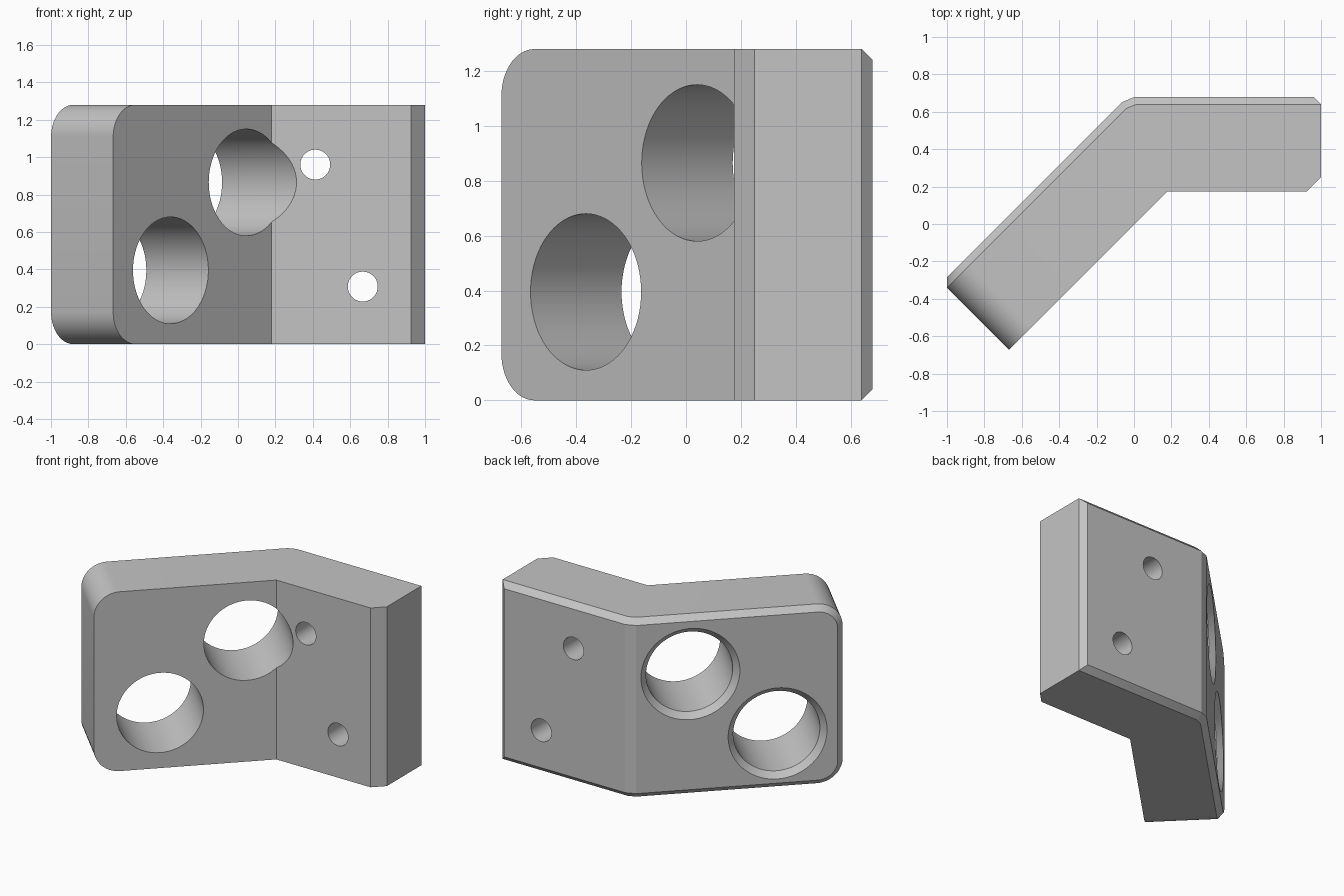
import bpy, bmesh, math
from mathutils import Vector

if "Cube" in bpy.data.objects:
    bpy.data.objects.remove(bpy.data.objects["Cube"], do_unlink=True)

HEIGHT = 1.28
CHAMFER = 0.04
SLANT = Vector((-1, 1, 0)).normalized()   # normal of the angled wing
BACK = Vector((0, 1, 0))                  # normal of the straight wing

grey = bpy.data.materials.new("plain_grey")
grey.use_nodes = True
grey.diffuse_color = (0.55, 0.55, 0.55, 1)
grey.node_tree.nodes["Principled BSDF"].inputs["Base Color"].default_value = (0.55, 0.55, 0.55, 1)


def make_object(name, bm):
    bmesh.ops.recalc_face_normals(bm, faces=bm.faces)
    mesh = bpy.data.meshes.new(name)
    bm.to_mesh(mesh)
    bm.free()
    mesh.materials.append(grey)
    obj = bpy.data.objects.new(name, mesh)
    bpy.context.collection.objects.link(obj)
    return obj


def bevel(bm, edges, size, segments):
    bmesh.ops.bevel(bm, geom=edges, offset=size, offset_type='OFFSET', segments=segments,
                    profile=0.5, affect='EDGES', clamp_overlap=False)
    bm.normal_update()


def make_bracket():
    # Bent plan outline, extruded upwards
    outline = [(0.18, 0.175), (0.925, 0.175), (1, 0.25), (1, 0.68), (0.005, 0.68),
               (-0.063, 0.652), (-1.0275, -0.3125), (-0.6675, -0.6725)]
    bm = bmesh.new()
    base = bm.faces.new([bm.verts.new((x, y, 0)) for x, y in outline])
    top = bmesh.ops.extrude_face_region(bm, geom=[base])["geom"]
    bmesh.ops.translate(bm, vec=(0, 0, HEIGHT),
                        verts=[v for v in top if isinstance(v, bmesh.types.BMVert)])
    bmesh.ops.recalc_face_normals(bm, faces=bm.faces)
    bm.normal_update()

    # Round the two corners at the free end of the angled wing
    corners = [e for e in bm.edges
               if all(v.co.x + v.co.y < -1.3 for v in e.verts)
               and abs(e.verts[0].co.z - e.verts[1].co.z) < 0.01]
    bevel(bm, corners, 0.17, 14)

    # Chamfer the whole rim of the back
    rim = [e for e in bm.edges if sum(f.normal.y > 0.5 for f in e.link_faces) == 1]
    bevel(bm, rim, CHAMFER, 1)
    return make_object("angled_bracket", bm)


def make_cutter(name, start, axis, profile, segments):
    # Stack rings of (distance, radius) along the axis and cap the ends
    bm = bmesh.new()
    side = axis.cross(Vector((0, 0, 1)))
    rings = []
    for distance, radius in profile:
        ring = []
        for i in range(segments):
            a = math.tau * i / segments
            offset = side * math.cos(a) + Vector((0, 0, 1)) * math.sin(a)
            ring.append(bm.verts.new(Vector(start) + axis * distance + offset * radius))
        rings.append(ring)
    for low, high in zip(rings, rings[1:]):
        for i in range(segments):
            j = (i + 1) % segments
            bm.faces.new((low[i], low[j], high[j], high[i]))
    bm.faces.new(rings[0])
    bm.faces.new(rings[-1])
    cutter = make_object(name, bm)
    cutter.hide_render = True
    return cutter


bracket = make_bracket()

# Large holes through the angled wing, countersunk at the back
depth = 0.509
large = [(-0.4, 0.285), (depth - CHAMFER, 0.285), (depth + 0.02, 0.345)]
cutters = [make_cutter("large_hole_cutter", p, SLANT, large, 72)
           for p in [(-0.36, -0.365, 0.395), (0.045, 0.04, 0.865)]]

# Small holes through the straight wing
small = [(-0.1, 0.08), (0.7, 0.08)]
cutters += [make_cutter("small_hole_cutter", p, BACK, small, 40)
            for p in [(0.413, 0.175, 0.96), (0.667, 0.175, 0.308)]]

bpy.ops.object.select_all(action='DESELECT')
bracket.select_set(True)
bpy.context.view_layer.objects.active = bracket
for cutter in cutters:
    mod = bracket.modifiers.new("hole", 'BOOLEAN')
    mod.operation = 'DIFFERENCE'
    mod.solver = 'EXACT'
    mod.object = cutter
    bpy.ops.object.modifier_apply(modifier=mod.name)
    bpy.data.objects.remove(cutter, do_unlink=True)

bpy.ops.object.shade_smooth_by_angle(angle=math.radians(20))
